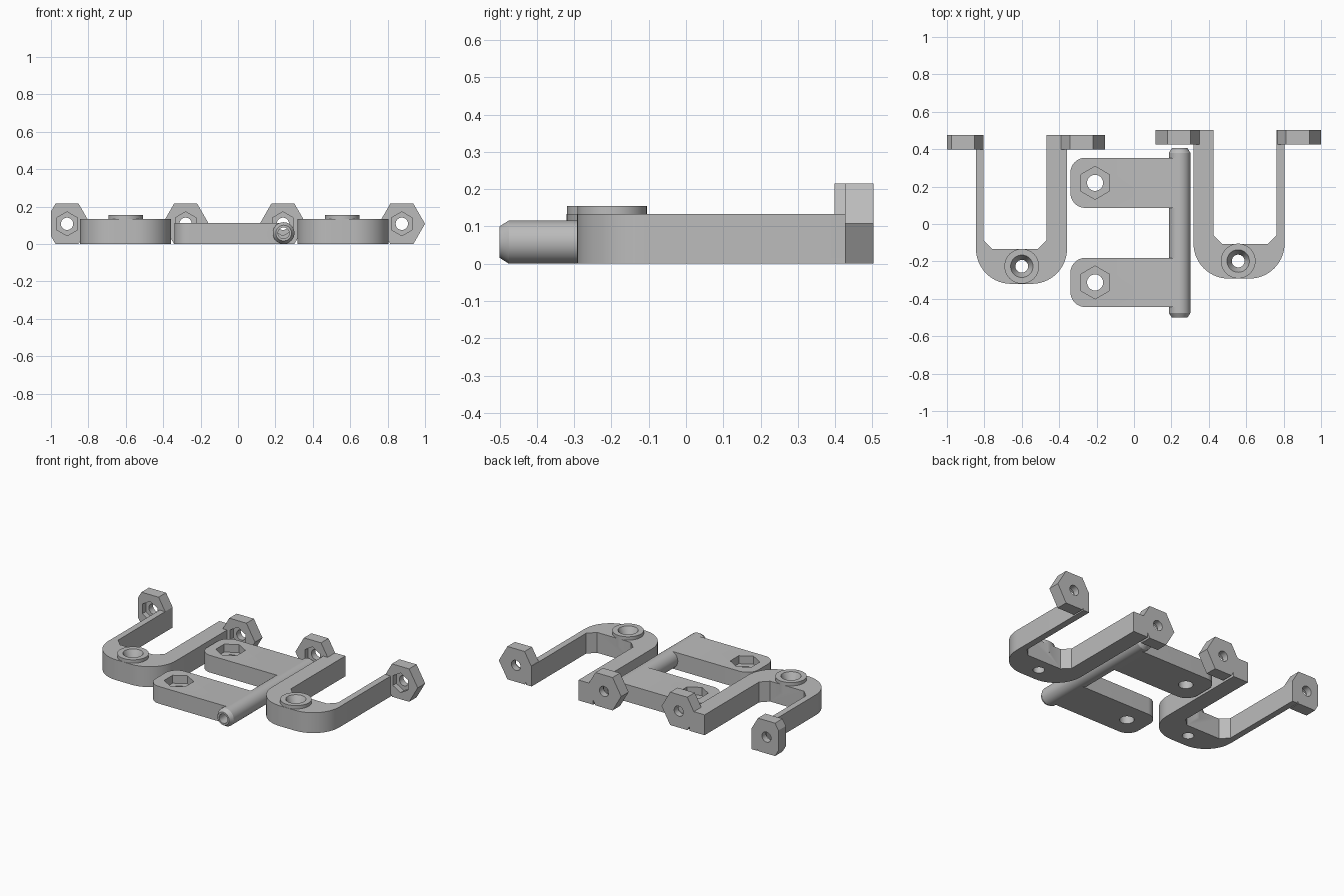
import bpy, bmesh, math
from mathutils import Matrix, Vector

cube = bpy.data.objects.get("Cube")
if cube:
    bpy.data.objects.remove(cube, do_unlink=True)

GREY = (0.5, 0.5, 0.5)
grey = bpy.data.materials.new("plain grey")
grey.use_nodes = True
grey.diffuse_color = (*GREY, 1)
for node in grey.node_tree.nodes:
    if node.type == 'BSDF_PRINCIPLED':
        node.inputs["Base Color"].default_value = (*GREY, 1)


def add_object(name, bm):
    bmesh.ops.recalc_face_normals(bm, faces=bm.faces)
    mesh = bpy.data.meshes.new(name)
    bm.to_mesh(mesh)
    bm.free()
    mesh.materials.append(grey)
    obj = bpy.data.objects.new(name, mesh)
    bpy.context.collection.objects.link(obj)
    return obj


def prism(name, outline, low, high, axis="z"):
    """Extrude a flat outline along z, or an (x, z) outline along y."""
    bm = bmesh.new()
    place = (lambda u, v, w: (u, v, w)) if axis == "z" else (lambda u, v, w: (u, w, v))
    rings = [[bm.verts.new(place(u, v, w)) for u, v in outline] for w in (low, high)]
    bm.faces.new(rings[0])
    bm.faces.new(rings[1])
    count = len(outline)
    for i in range(count):
        j = (i + 1) % count
        bm.faces.new((rings[0][i], rings[0][j], rings[1][j], rings[1][i]))
    return add_object(name, bm)


def arc(cx, cy, radius, start, end, steps=14):
    angles = [math.radians(start + (end - start) * i / steps) for i in range(steps + 1)]
    return [(cx + radius * math.cos(a), cy + radius * math.sin(a)) for a in angles]


def polygon(cx, cy, radius, sides, turn=0):
    return arc(cx, cy, radius, turn, turn + 360, sides)[:-1]


def turned(name, profile, location, axis="z", sides=48):
    """Closed solid turned from (radius, height) points."""
    bm = bmesh.new()
    rings = [[bm.verts.new((x, y, h)) for x, y in polygon(0, 0, r, sides)] for r, h in profile]
    bm.faces.new(rings[0])
    bm.faces.new(rings[-1])
    for a, b in zip(rings, rings[1:]):
        for i in range(sides):
            j = (i + 1) % sides
            bm.faces.new((a[i], a[j], b[j], b[i]))
    if axis == "y":
        bm.transform(Matrix.Rotation(math.radians(-90), 4, 'X'))
    bm.transform(Matrix.Translation(Vector(location)))
    return add_object(name, bm)


def combine(obj, other, operation):
    """Apply a boolean and discard the tool object."""
    mod = obj.modifiers.new("join", 'BOOLEAN')
    mod.operation = operation
    mod.solver = 'EXACT'
    mod.object = other
    bpy.context.view_layer.update()
    graph = bpy.context.evaluated_depsgraph_get()
    mesh = bpy.data.meshes.new_from_object(obj.evaluated_get(graph))
    obj.modifiers.clear()
    obj.data = mesh
    bpy.data.objects.remove(other, do_unlink=True)


def smooth(obj):
    bpy.ops.object.select_all(action='DESELECT')
    obj.select_set(True)
    bpy.context.view_layer.objects.active = obj
    bpy.ops.object.shade_smooth_by_angle(angle=math.radians(25))


EAR_R, EAR_Z, EAR_T = 0.124, 0.1075, 0.077
ARM_H, BEND, CHAMFER = 0.133, 0.188, 0.047


def bracket(name, x0, x1, inner0, inner1, y0, y1, boss_x, ears):
    # U-shaped body with rounded outside and chamfered inside corners
    floor = y0 + 0.186
    outline = [(x0, y1)] + arc(x0 + BEND, y0 + BEND, BEND, 180, 270)
    outline += arc(x1 - BEND, y0 + BEND, BEND, 270, 360) + [(x1, y1)]
    outline += [(inner1, y1), (inner1, floor + CHAMFER), (inner1 - CHAMFER, floor),
                (inner0 + CHAMFER, floor), (inner0, floor + CHAMFER), (inner0, y1)]
    body = prism(name, outline, 0, ARM_H)

    # raised boss with a countersunk screw hole
    boss_y = y0 + 0.094
    boss = turned("boss", [(0.093, 0.08), (0.093, 0.155)], (boss_x, boss_y, 0))
    combine(body, boss, 'UNION')
    sink = [(0.034, -0.05), (0.034, 0.1), (0.06, 0.155), (0.06, 0.2)]
    combine(body, turned("sink", sink, (boss_x, boss_y, 0)), 'DIFFERENCE')

    # hexagonal ears, trimmed at the given limits
    for cx, low, high in ears:
        ear = prism("ear", polygon(cx, EAR_Z, EAR_R, 6), y1 - EAR_T, y1, "y")
        trim = [(low, -0.1), (high, -0.1), (high, 0.4), (low, 0.4)]
        combine(ear, prism("trim", trim, 0, 1, "y"), 'INTERSECT')
        combine(body, ear, 'UNION')
        pocket = prism("pocket", polygon(cx, EAR_Z, 0.064, 6, 30), y1 - 0.12, y1 - 0.042, "y")
        combine(body, pocket, 'DIFFERENCE')
        bore = prism("bore", polygon(cx, EAR_Z, 0.033, 32), y1 - 0.12, y1 + 0.1, "y")
        combine(body, bore, 'DIFFERENCE')
    smooth(body)


bracket("right_bracket", -0.845, -0.358, -0.805, -0.467, -0.32, 0.475, -0.6,
        [(-0.914, -1, -0.805), (-0.28, -0.6, 0)])
bracket("left_bracket", 0.318, 0.805, 0.424, 0.763, -0.292, 0.503, 0.557,
        [(0.24, 0, 0.6), (0.876, 0.763, 1.1)])

# hinge: chamfered pin with two rounded plates
PIN_X, PIN_R = 0.244, 0.058
PLATE_H, ROUND = 0.112, 0.08
pin = [(0.042, -0.5), (PIN_R, -0.475), (PIN_R, 0.38), (0.042, 0.405)]
hinge = turned("hinge_pin_and_plates", pin, (PIN_X, 0, PIN_R), "y")
for low, high in ((0.086, 0.354), (-0.444, -0.181)):
    left = -0.34
    shape = arc(left + ROUND, high - ROUND, ROUND, 90, 180)
    shape += arc(left + ROUND, low + ROUND, ROUND, 180, 270)
    shape += [(PIN_X, low), (PIN_X, high)]
    combine(hinge, prism("plate", shape, 0, PLATE_H), 'UNION')
    # nut recess and bolt hole
    mid = (low + high) / 2
    combine(hinge, prism("nut", polygon(-0.208, mid, 0.088, 6, 30), 0.06, 0.2), 'DIFFERENCE')
    combine(hinge, prism("bolt", polygon(-0.208, mid, 0.043, 32), -0.1, 0.2), 'DIFFERENCE')
combine(hinge, turned("pin_bore", [(0.03, -0.6), (0.03, 0.6)], (PIN_X, 0, PIN_R), "y"), 'DIFFERENCE')
smooth(hinge)
